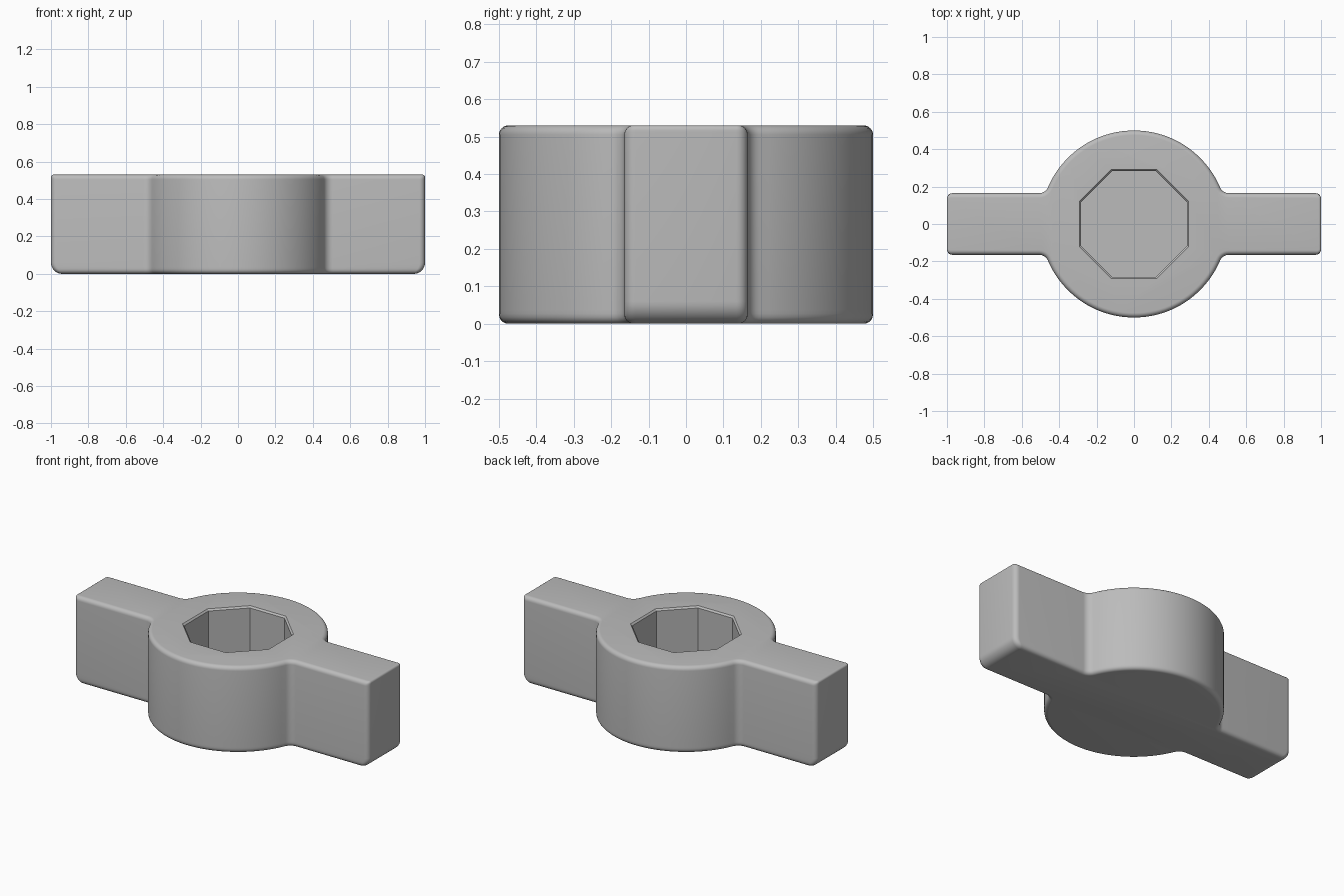
import bpy, bmesh
from math import sin, cos, sqrt, atan2, pi

cube = bpy.data.objects.get("Cube")
if cube:
    bpy.data.objects.remove(cube, do_unlink=True)

HEIGHT, HUB, HALF_WIDTH, FILLET, TIP_CORNER = 0.53, 0.5, 0.165, 0.05, 0.03
FLOOR, POCKET = 0.1, 0.29 / cos(pi / 8)

grey = bpy.data.materials.new("plain grey")
grey.use_nodes = True
grey.diffuse_color = (0.5, 0.5, 0.5, 1)
grey.node_tree.nodes["Principled BSDF"].inputs["Base Color"].default_value = (0.5, 0.5, 0.5, 1)


def arc(cx, cy, r, start, end, n):
    return [(cx + r * cos(start + (end - start) * i / n),
             cy + r * sin(start + (end - start) * i / n)) for i in range(n + 1)]


def outline(inset, tip_inset):
    """Hub with two wings: one quadrant mirrored to four."""
    cy = HALF_WIDTH + FILLET
    cx = sqrt((HUB + FILLET) ** 2 - cy ** 2)
    a = atan2(cy, cx)
    corner = TIP_CORNER - inset
    q = arc(0, 0, HUB - inset, pi / 2, a, 20)[1:]
    q += arc(cx, cy, FILLET + inset, a + pi, 1.5 * pi, 6)[1:]
    q += arc(1 - tip_inset - corner, HALF_WIDTH - TIP_CORNER, corner, pi / 2, 0, 5)
    right = [(0, HUB - inset)] + q + [(x, -y) for x, y in reversed(q)]
    return right + [(-x, -y) for x, y in right]


def rounding(distance, r):
    """Inset of a rounded rim at a distance from the end face."""
    return r - sqrt(r * r - (r - distance) ** 2) if distance < r else 0


def loft(name, layers):
    """Closed solid through rings of (points, z)."""
    bm = bmesh.new()
    rings = [[bm.verts.new((x, y, z)) for x, y in pts] for pts, z in layers]
    for low, high in zip(rings, rings[1:]):
        for i in range(len(low)):
            j = (i + 1) % len(low)
            bm.faces.new((low[i], low[j], high[j], high[i]))
    bm.faces.new(rings[0])
    bm.faces.new(rings[-1])
    bmesh.ops.recalc_face_normals(bm, faces=bm.faces)
    mesh = bpy.data.meshes.new(name)
    bm.to_mesh(mesh)
    bm.free()
    mesh.materials.append(grey)
    obj = bpy.data.objects.new(name, mesh)
    bpy.context.collection.objects.link(obj)
    return obj


# Body: rounded rims, with a larger radius under the wing tips
layers = []
for i in range(9):
    z = 0.06 * (1 - cos(pi / 2 * i / 8))
    layers.append((outline(rounding(z, 0.025), rounding(z, 0.06)), z))
for i in range(6, -1, -1):
    d = 0.025 * (1 - cos(pi / 2 * i / 6))
    layers.append((outline(rounding(d, 0.025), rounding(d, 0.012)), HEIGHT - d))
body = loft("winged_knob_body", layers)


# Blind octagonal socket with a small chamfered rim
def octagon(r):
    return [(r * cos(pi / 8 + k * pi / 4), r * sin(pi / 8 + k * pi / 4)) for k in range(8)]


cutter = loft("socket_cutter", [(octagon(POCKET - 0.008), FLOOR),
                                (octagon(POCKET - 0.008), HEIGHT - 0.01),
                                (octagon(POCKET + 0.002), HEIGHT),
                                (octagon(POCKET + 0.002), HEIGHT + 0.1)])
cutter.hide_render = True
cut = body.modifiers.new("socket", 'BOOLEAN')
cut.operation, cut.solver, cut.object = 'DIFFERENCE', 'EXACT', cutter

bpy.ops.object.select_all(action='DESELECT')
body.select_set(True)
bpy.context.view_layer.objects.active = body
bpy.ops.object.modifier_apply(modifier=cut.name)
bpy.data.objects.remove(cutter, do_unlink=True)
bpy.ops.object.shade_smooth_by_angle(angle=pi / 6)
